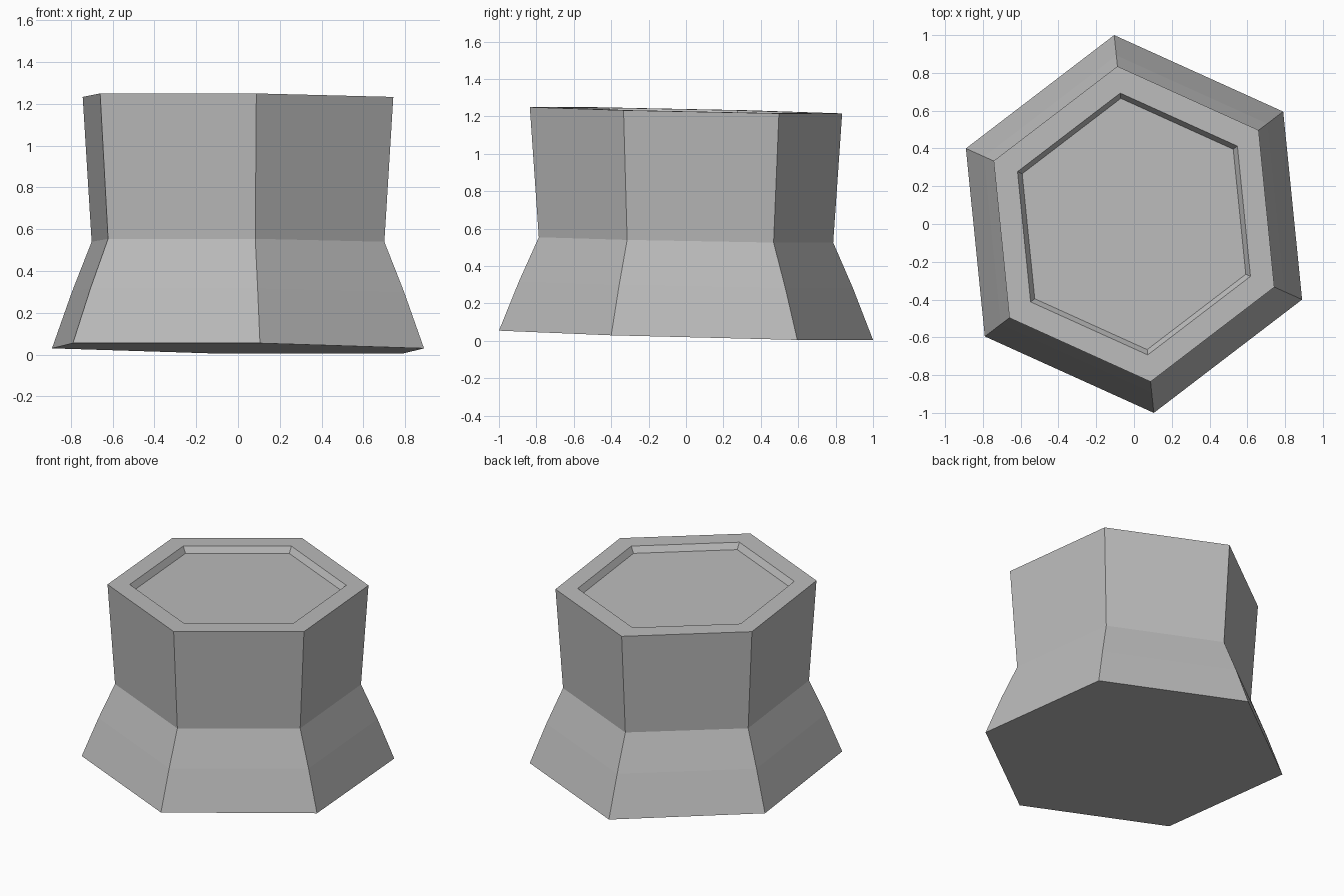
import bpy
import bmesh
from mathutils import Vector

cube = bpy.data.objects.get("Cube")
if cube:
    bpy.data.objects.remove(cube, do_unlink=True)

stone = bpy.data.materials.new("grey stone")
stone.use_nodes = True
grey = (0.5, 0.5, 0.5, 1)
stone.diffuse_color = grey
stone.node_tree.nodes["Principled BSDF"].inputs["Base Color"].default_value = grey

# Slightly irregular hexagon: three corners and their opposites
half = [Vector(c) for c in ((0.105, -1.0), (0.89, -0.4), (0.79, 0.595))]
corners = half + [-c for c in half]

# Rings from base to recess floor: scale, height, tilt
rings = [
    (1.0, 0.03, 0.026),     # base
    (0.893, 0.3, 0.022),    # flare
    (0.787, 0.54, 0.019),   # waist
    (0.835, 1.233, 0.021),  # rim, outer edge
    (0.693, 1.233, 0.021),  # rim, inner edge
    (0.665, 1.193, 0.021),  # recess floor
]

bm = bmesh.new()
loops = []
for scale, height, tilt in rings:
    loop = []
    for corner in corners:
        x, y = corner * scale
        loop.append(bm.verts.new((x, y, height - tilt * (y + 0.45 * x))))
    loops.append(loop)

# Walls between neighbouring rings, then the two caps
for low, high in zip(loops, loops[1:]):
    for i in range(6):
        j = (i + 1) % 6
        bm.faces.new((low[i], low[j], high[j], high[i]))
bm.faces.new(reversed(loops[0]))
bm.faces.new(loops[-1])
bmesh.ops.recalc_face_normals(bm, faces=bm.faces)

mesh = bpy.data.meshes.new("hexagonal_pedestal")
bm.to_mesh(mesh)
bm.free()
mesh.materials.append(stone)
pedestal = bpy.data.objects.new("hexagonal_pedestal", mesh)
bpy.context.collection.objects.link(pedestal)
